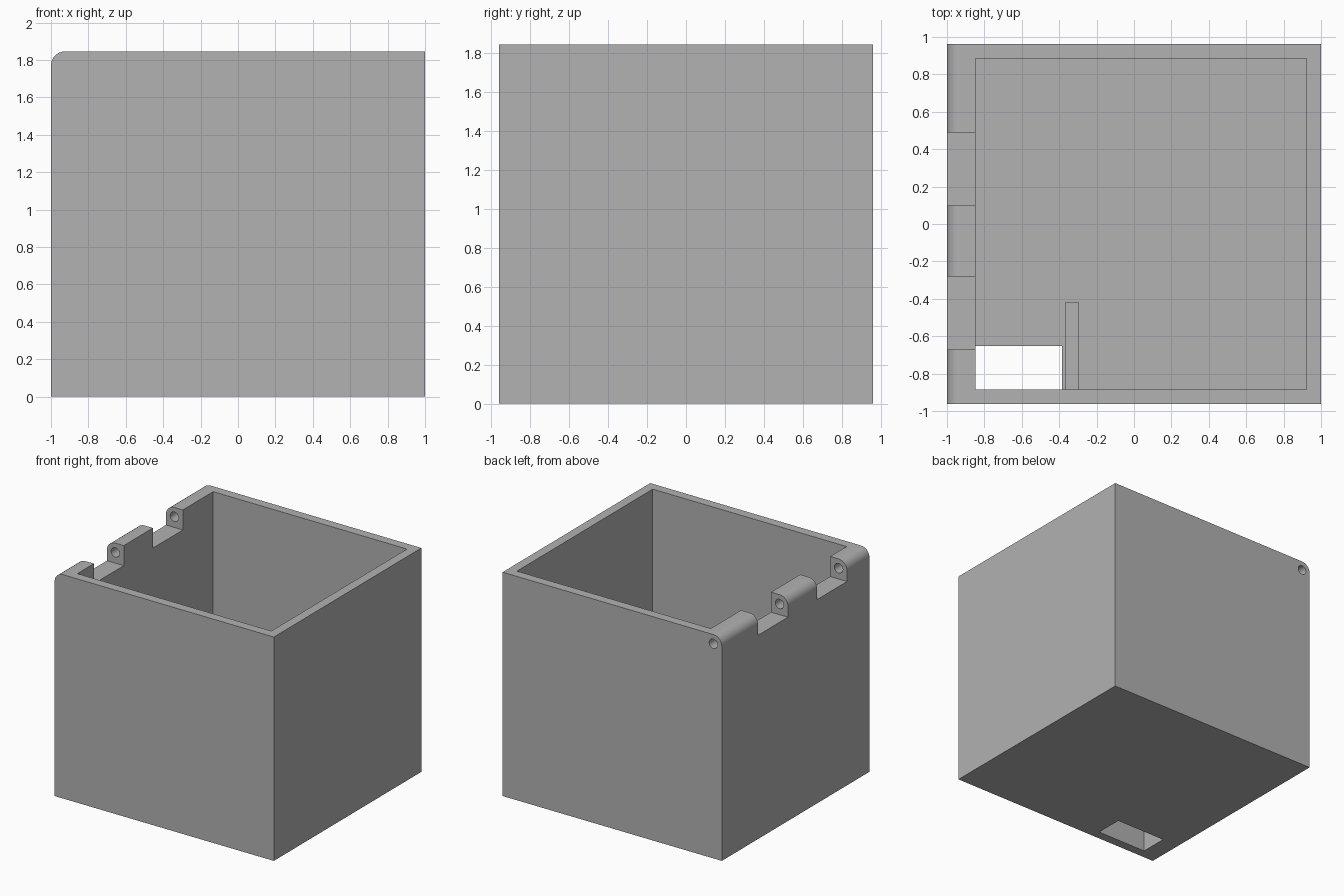
import bpy
import bmesh
import math
from mathutils import Matrix, Vector

if "Cube" in bpy.data.objects:
    bpy.data.objects.remove(bpy.data.objects["Cube"], do_unlink=True)

U = 1 / 13                     # one wall thickness
HX, HY, H = 1.0, 12.5 * U, 24 * U
WALL_X = -HX + 2 * U           # inner face of the thick hinge wall
IN_Y = HY - U                  # inner face of the front and back walls

grey = bpy.data.materials.new("plain grey")
grey.use_nodes = True
GREY = (0.445, 0.445, 0.445, 1)
grey.diffuse_color = GREY
grey.node_tree.nodes["Principled BSDF"].inputs["Base Color"].default_value = GREY


def to_object(name, bm):
    bmesh.ops.recalc_face_normals(bm, faces=bm.faces)
    mesh = bpy.data.meshes.new(name)
    bm.to_mesh(mesh)
    bm.free()
    mesh.materials.append(grey)
    obj = bpy.data.objects.new(name, mesh)
    bpy.context.collection.objects.link(obj)
    return obj


def box(name, x0, x1, y0, y1, z0, z1):
    bm = bmesh.new()
    size = Matrix.Diagonal((x1 - x0, y1 - y0, z1 - z0, 1))
    mid = Matrix.Translation(((x0 + x1) / 2, (y0 + y1) / 2, (z0 + z1) / 2))
    bmesh.ops.create_cube(bm, size=1, matrix=mid @ size)
    return to_object(name, bm)


def cylinder_y(name, x, z, r, y0, y1):
    bm = bmesh.new()
    place = Matrix.Translation((x, (y0 + y1) / 2, z)) @ Matrix.Rotation(math.pi / 2, 4, "X")
    bmesh.ops.create_cone(bm, cap_ends=True, segments=32, radius1=r, radius2=r,
                          depth=y1 - y0, matrix=place)
    return to_object(name, bm)


def cut(target, cutter):
    cutter.hide_render = True
    mod = target.modifiers.new("cut", "BOOLEAN")
    mod.operation = "DIFFERENCE"
    mod.solver = "EXACT"
    mod.object = cutter
    bpy.context.view_layer.objects.active = target
    bpy.ops.object.modifier_apply(modifier=mod.name)
    bpy.data.objects.remove(cutter, do_unlink=True)


# Outer block: side profile with one rounded top edge, extruded front to back
profile = [(HX, 0), (HX, H)]
for i in range(13):
    a = math.pi / 2 * (1 + i / 12)
    profile.append((-HX + U + U * math.cos(a), H - U + U * math.sin(a)))
profile.append((-HX, 0))
bm = bmesh.new()
face = bm.faces.new([bm.verts.new((x, -HY, z)) for x, z in profile])
ext = bmesh.ops.extrude_face_region(bm, geom=[face])
bmesh.ops.translate(bm, vec=Vector((0, 2 * HY, 0)),
                    verts=[v for v in ext["geom"] if isinstance(v, bmesh.types.BMVert)])
body = to_object("box_body", bm)

# Open cavity
cut(body, box("cavity_cutter", WALL_X, HX - U, -IN_Y, IN_Y, U, H + 0.1))

# Gaps between the hinge knuckles
for y0, y1 in ((-0.67, -0.28), (0.1, 0.49)):
    cut(body, box("gap_cutter", -HX - 0.1, WALL_X + 0.05, y0, y1, H - 2.15 * U, H + 0.1))

# Hinge pin hole, open at the back and blind at the front
cut(body, cylinder_y("pin_cutter", -HX + U, H - U, U / 2, -IN_Y, HY + 0.1))

# Slot through the floor
cut(body, box("slot_cutter", WALL_X, -0.385, -IN_Y, -0.652, -0.1, U + 0.05))

# Rib beside the slot
box("inner_rib", -0.37, -0.295, -IN_Y - 0.02, -0.42, U - 0.02, 7 * U)

# Smooth only the rounded edge and the pin hole
bpy.ops.object.select_all(action="DESELECT")
body.select_set(True)
bpy.context.view_layer.objects.active = body
bpy.ops.object.shade_smooth_by_angle(angle=math.radians(30))
